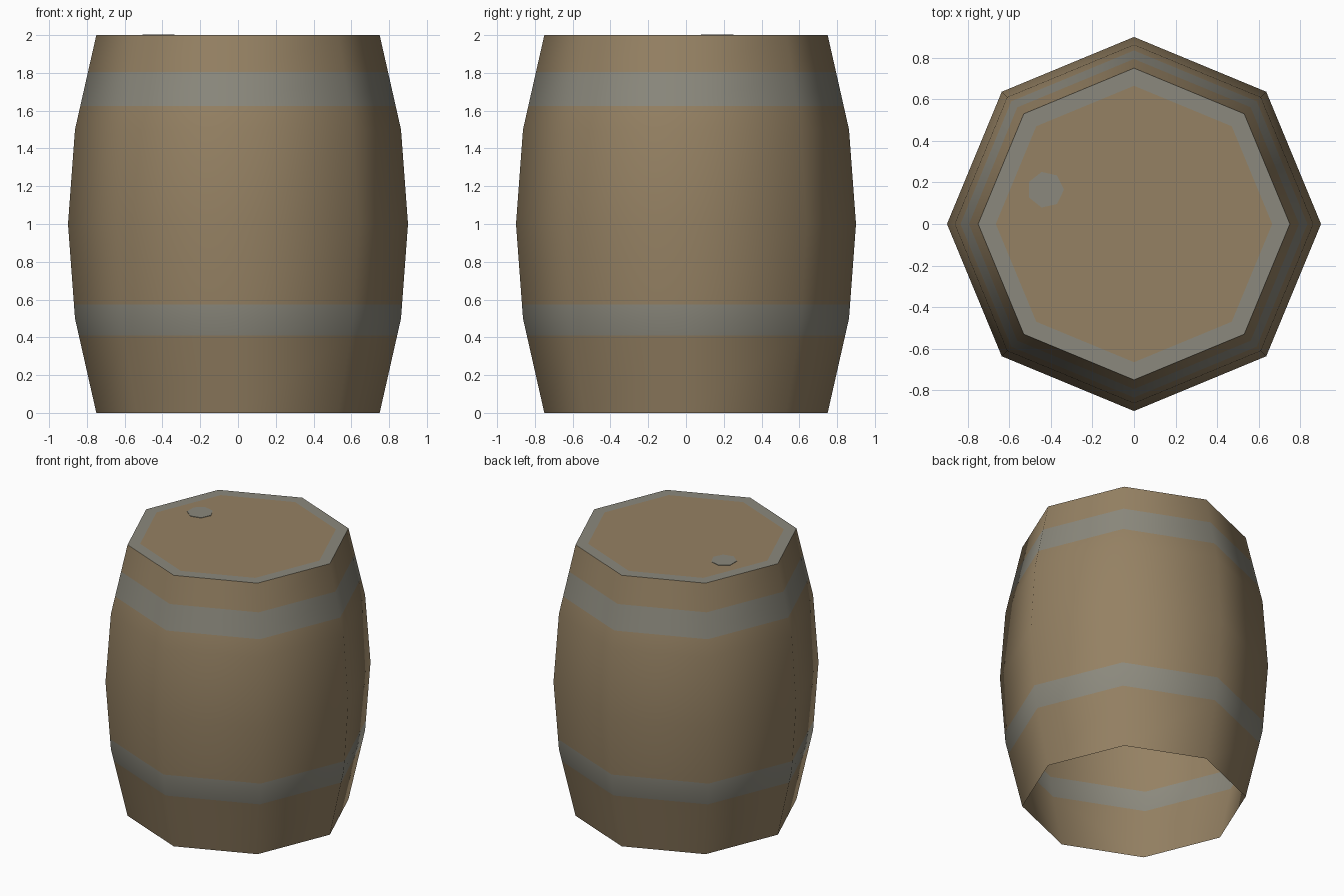
import bpy, bmesh, math

if "Cube" in bpy.data.objects:
    bpy.data.objects.remove(bpy.data.objects["Cube"])

SIDES = 8


def material(name, rgb):
    m = bpy.data.materials.new(name)
    m.diffuse_color = (*rgb, 1)
    m.use_nodes = True
    m.node_tree.nodes["Principled BSDF"].inputs["Base Color"].default_value = m.diffuse_color
    return m


wood = material("brown wood", (0.30, 0.22, 0.125))
iron = material("grey iron", (0.26, 0.25, 0.205))


def ring(bm, radius, z, sides=SIDES, cx=0, cy=0):
    return [bm.verts.new((cx + radius * math.cos(2 * math.pi * i / sides),
                          cy + radius * math.sin(2 * math.pi * i / sides), z))
            for i in range(sides)]


def bridge(bm, a, b, mat=0):
    n = len(a)
    for i in range(n):
        f = bm.faces.new((a[i], a[(i + 1) % n], b[(i + 1) % n], b[i]))
        f.material_index = mat


def finish(bm, name):
    mesh = bpy.data.meshes.new(name)
    bm.to_mesh(mesh)
    bm.free()
    mesh.materials.append(wood)
    mesh.materials.append(iron)
    ob = bpy.data.objects.new(name, mesh)
    bpy.context.collection.objects.link(ob)
    bpy.ops.object.select_all(action='DESELECT')
    ob.select_set(True)
    bpy.context.view_layer.objects.active = ob
    bpy.ops.object.shade_smooth_by_angle(angle=math.radians(60))
    return ob


# Barrel wall (open underneath), with hoops cut in, closed by the lid
profile = [(0, 0.75), (0.5, 0.863), (1, 0.9), (1.5, 0.863), (2, 0.75)]
hoops = [(0.41, 0.575), (1.625, 1.805)]


def radius_at(z):
    for (z0, r0), (z1, r1) in zip(profile, profile[1:]):
        if z <= z1:
            return r0 + (r1 - r0) * (z - z0) / (z1 - z0)


heights = sorted([p[0] for p in profile] + [z for h in hoops for z in h])
bm = bmesh.new()
rings = [ring(bm, radius_at(z), z) for z in heights]
for k in range(len(rings) - 1):
    mid = (heights[k] + heights[k + 1]) / 2
    bridge(bm, rings[k], rings[k + 1], int(any(a < mid < b for a, b in hoops)))

# Lid with an iron border
inner = ring(bm, 0.665, 2)
bridge(bm, rings[-1], inner, 1)
bm.faces.new(inner)
finish(bm, "barrel")

# Small bung plate on the lid
bm = bmesh.new()
low = ring(bm, 0.088, 2.0, 7, -0.425, 0.165)
top = ring(bm, 0.088, 2.003, 7, -0.425, 0.165)
bridge(bm, low, top, 1)
bm.faces.new(top).material_index = 1
finish(bm, "bung")
